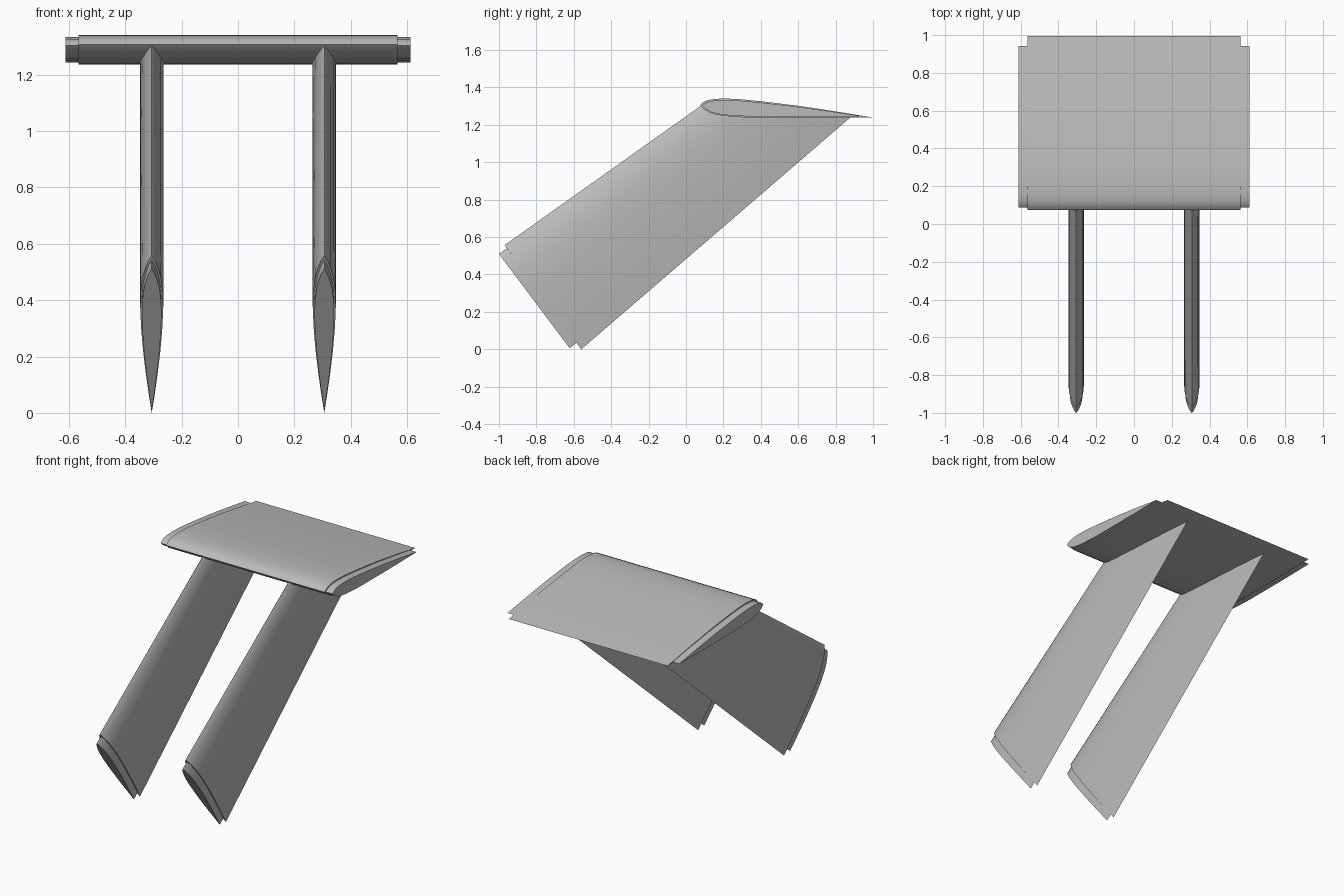
import bpy, bmesh, math
from mathutils import Vector

cube = bpy.data.objects.get("Cube")
if cube:
    bpy.data.objects.remove(cube, do_unlink=True)

GREY = (0.5, 0.5, 0.5, 1)
grey = bpy.data.materials.new("plain_grey")
grey.use_nodes = True
grey.diffuse_color = GREY
grey.node_tree.nodes["Principled BSDF"].inputs["Base Color"].default_value = GREY


def loft(name, ring_a, ring_b):
    """Closed solid between two matching rings of points."""
    bm = bmesh.new()
    a = [bm.verts.new(p) for p in ring_a]
    b = [bm.verts.new(p) for p in ring_b]
    n = len(a)
    for i in range(n):
        j = (i + 1) % n
        bm.faces.new((a[i], a[j], b[j], b[i]))
    bm.faces.new(a)
    bm.faces.new(b)
    bmesh.ops.recalc_face_normals(bm, faces=bm.faces)
    mesh = bpy.data.meshes.new(name)
    bm.to_mesh(mesh)
    bm.free()
    mesh.materials.append(grey)
    obj = bpy.data.objects.new(name, mesh)
    bpy.context.collection.objects.link(obj)
    bpy.ops.object.select_all(action='DESELECT')
    bpy.context.view_layer.objects.active = obj
    obj.select_set(True)
    bpy.ops.object.shade_smooth_by_angle(angle=math.radians(35))


# Wing section as (y, z), nose to tail over the top, then back underneath
wing = [(0.075, 1.306), (0.09, 1.321), (0.115, 1.332), (0.15, 1.338),
        (0.2, 1.341), (0.28, 1.338), (0.42, 1.324), (0.6, 1.302),
        (0.8, 1.272), (0.995, 1.24), (0.8, 1.237), (0.6, 1.236),
        (0.37, 1.237), (0.24, 1.244), (0.17, 1.253), (0.13, 1.264),
        (0.095, 1.284)]
# Slightly smaller section for the stepped tips
tip = [(0.087 + (y - 0.075) * 0.93, 1.285 + (z - 1.285) * 0.86) for y, z in wing]


def section(profile, x):
    return [(x, y, z) for y, z in profile]


loft("wing", section(wing, -0.565), section(wing, 0.565))
for side, s in (("left", 1), ("right", -1)):
    loft(side + "_wing_tip", section(tip, s * 0.55), section(tip, s * 0.612))

# Half thickness of a strut along its chord, nose to tail
STRUT = [(0, 0), (0.03, 0.012), (0.08, 0.023), (0.14, 0.033), (0.22, 0.039),
         (0.32, 0.041), (0.45, 0.038), (0.6, 0.031), (0.75, 0.021),
         (0.9, 0.009), (1, 0)]


def strut_ring(x, nose, tail, scale=1):
    """Symmetric streamlined section between nose and tail (y, z) points."""
    outline = STRUT + [(t, -w) for t, w in STRUT[-2:0:-1]]
    nose, tail = Vector((x, *nose)), Vector((x, *tail))
    return [nose.lerp(tail, t) + Vector((w * scale, 0, 0)) for t, w in outline]


for side, s in (("left", 1), ("right", -1)):
    x = s * 0.306
    loft(side + "_strut",
         strut_ring(x, (0.085, 1.306), (0.885, 1.245)),
         strut_ring(x, (-0.97, 0.557), (-0.56, 0.0)))
    loft(side + "_strut_foot",
         strut_ring(x, (-0.945, 0.549), (-0.567, 0.049), 0.85),
         strut_ring(x, (-1.0, 0.51), (-0.622, 0.006), 0.85))
